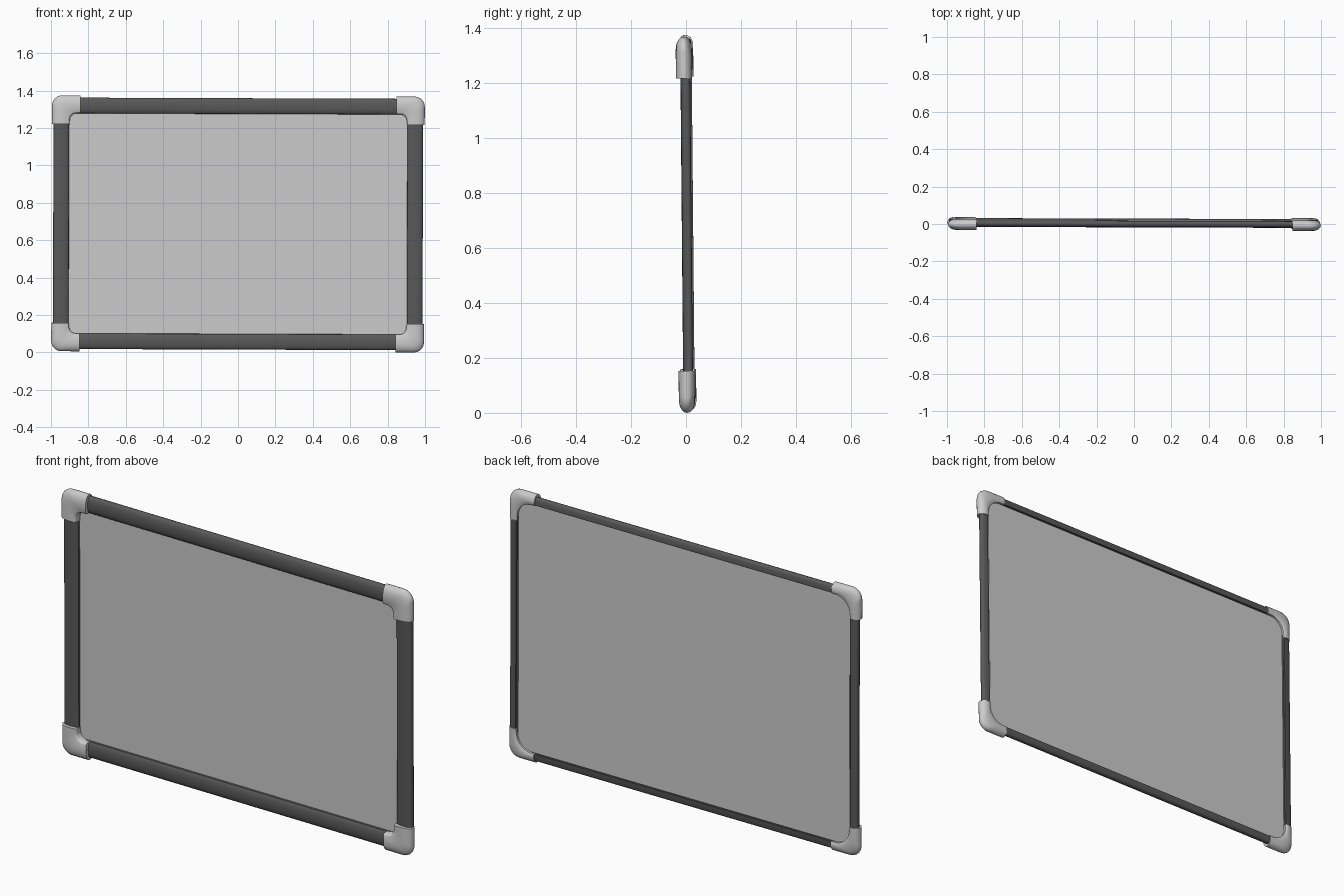
import bpy, bmesh
from math import sin, cos, pi
from mathutils import Matrix, Euler

if "Cube" in bpy.data.objects:
    bpy.data.objects.remove(bpy.data.objects["Cube"])

HW, HH = 0.9965, 0.684          # half size over the corner caps
BW, BH = 0.988, 0.672           # half size over the frame bars
LEG = 0.152                     # corner cap leg length
# the whole board leans very slightly
LEAN = Matrix.Translation((0, 0, 0.6875)) @ Euler((0.009, 0.0035, -0.003)).to_matrix().to_4x4()


def loft(name, rings, colour=None):
    """Skin closed rings of equal size, cap both ends."""
    bm = bmesh.new()
    vs = [[bm.verts.new(LEAN @ Matrix.Translation(p).to_translation()) for p in r] for r in rings]
    n = len(rings[0])
    for a, b in zip(vs, vs[1:]):
        for i in range(n):
            j = (i + 1) % n
            bm.faces.new((a[i], a[j], b[j], b[i]))
    bm.faces.new(vs[0])
    bm.faces.new(vs[-1])
    bmesh.ops.recalc_face_normals(bm, faces=bm.faces)
    me = bpy.data.meshes.new(name)
    bm.to_mesh(me)
    bm.free()
    ob = bpy.data.objects.new(name, me)
    bpy.context.collection.objects.link(ob)
    if colour:
        mat = bpy.data.materials.get("dark_grey") or bpy.data.materials.new("dark_grey")
        mat.diffuse_color = colour
        mat.use_nodes = True
        mat.node_tree.nodes["Principled BSDF"].inputs["Base Color"].default_value = mat.diffuse_color
        me.materials.append(mat)
    bpy.context.view_layer.objects.active = ob
    ob.select_set(True)
    bpy.ops.object.shade_smooth_by_angle(angle=0.7)
    ob.select_set(False)
    return ob


# writing panel
px, pz = 0.94, 0.63
loft("panel", [[(-px, y, -pz), (px, y, -pz), (px, y, pz), (-px, y, pz)] for y in (0.008, 0.014)])

# frame bars: wide rounded front lip, narrow back lip (inward distance, y)
BAR = [(0, 0.004), (0.003, -0.003), (0.011, -0.008), (0.026, -0.0115), (0.045, -0.0125),
       (0.064, -0.011), (0.077, -0.007), (0.083, -0.002), (0.084, 0.009),
       (0.037, 0.013), (0.037, 0.023), (0.01, 0.023), (0.003, 0.019), (0, 0.013)]
DARK = (0.1, 0.1, 0.1, 1)
for s, name in ((1, "top_bar"), (-1, "bottom_bar")):
    e = HW - 0.13
    loft(name, [[(x, y, s * (BH - d)) for d, y in BAR] for x in (-e, e)], DARK)
for s, name in ((1, "right_bar"), (-1, "left_bar")):
    e = HH - 0.13
    loft(name, [[(s * (BW - d), y, z) for d, y in BAR] for z in (-e, e)], DARK)


def bend(w, r, n=10):
    """L-shaped edge at inward distance w with a fillet of radius r."""
    c = w + r
    arc = [(c + r * cos(t), c + r * sin(t)) for t in (1.5 * pi - 0.5 * pi * i / n for i in range(n + 1))]
    return [(LEG, w)] + arc + [(w, LEG)]


# corner caps: ruled between outer and inner edges, bullet-shaped outside
outer, front, back = bend(0, 0.055), bend(0.095, 0.038), bend(0.05, 0.085)
ROUND = [i * pi / 12 for i in range(7)]
FRONT = [(0, 0.01), (0, -0.018), (0.03, -0.025), (0.1, -0.029)] + \
        [(0.5 + 0.5 * sin(t), -0.029 * cos(t)) for t in ROUND]
BACK = [(0.3 + 0.7 * sin(t), 0.029 * cos(t)) for t in reversed(ROUND[:-1])] + \
       [(0.08, 0.028), (0, 0.024), (0, 0.0125)]


def section(k, sx, sz):
    ring = []
    for inner, prof in ((front, FRONT), (back, BACK)):
        (ix, iz), (ox, oz) = inner[k], outer[k]
        for t, y in prof:
            ring.append((sx * (HW - ix - (ox - ix) * t), y, sz * (HH - iz - (oz - iz) * t)))
    return ring


for sx, h in ((1, "right"), (-1, "left")):
    for sz, v in ((1, "top"), (-1, "bottom")):
        loft(f"{v}_{h}_corner", [section(k, sx, sz) for k in range(len(outer))])
